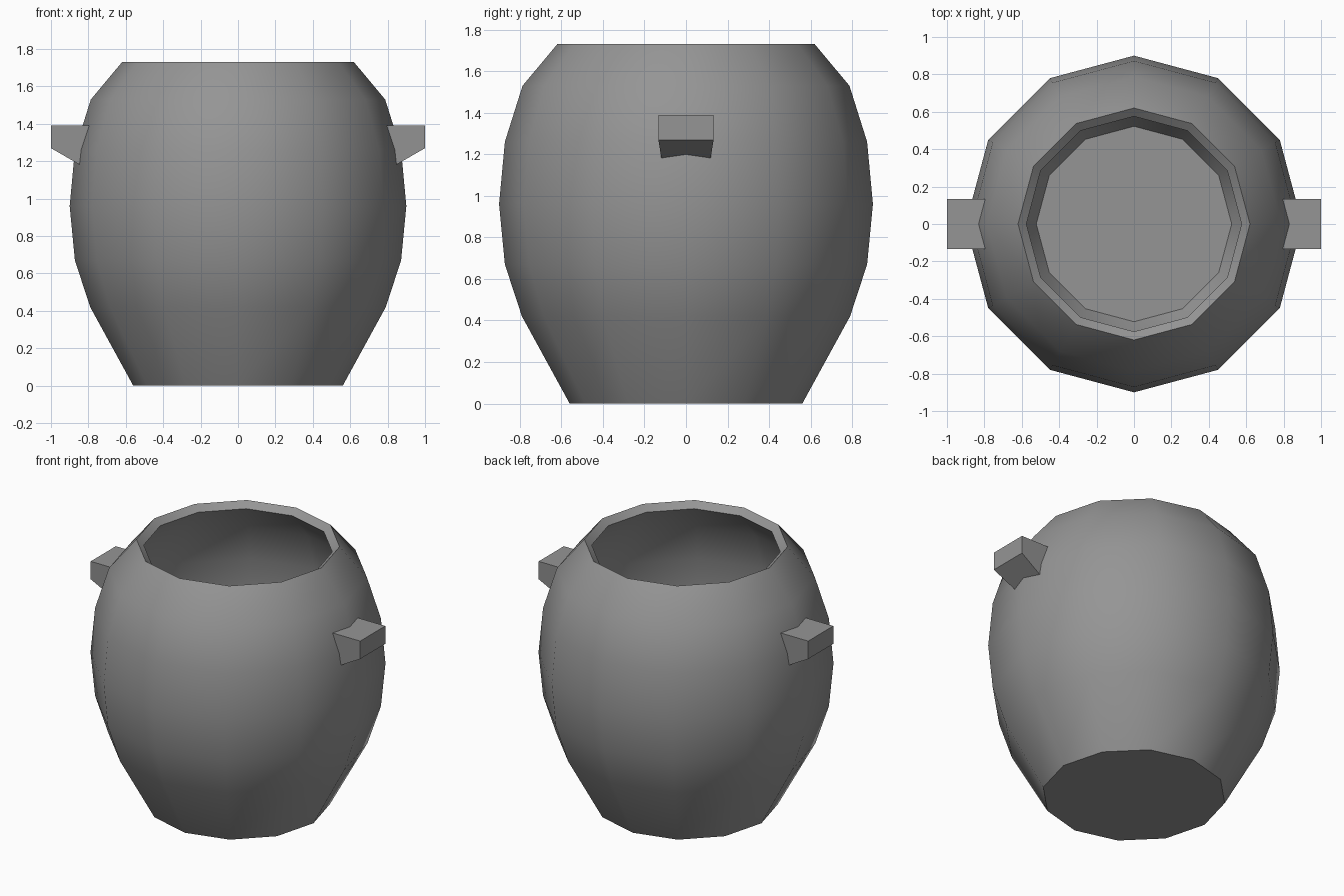
import bpy, bmesh, math

cube = bpy.data.objects.get("Cube")
if cube:
    bpy.data.objects.remove(cube, do_unlink=True)

grey = bpy.data.materials.new("iron_grey")
grey.use_nodes = True
colour = (0.3, 0.3, 0.3, 1)
grey.diffuse_color = colour
grey.node_tree.nodes["Principled BSDF"].inputs["Base Color"].default_value = colour


def make_object(name, bm):
    bmesh.ops.recalc_face_normals(bm, faces=bm.faces)
    mesh = bpy.data.meshes.new(name)
    bm.to_mesh(mesh)
    bm.free()
    obj = bpy.data.objects.new(name, mesh)
    bpy.context.collection.objects.link(obj)
    mesh.materials.append(grey)
    return obj


# Pot: a twelve-sided shell lofted through (radius, height) rings
SIDES = 12
WALL = 0.057
outer = [(0.56, 0), (0.79, 0.42), (0.872, 0.67), (0.9, 0.96),
         (0.872, 1.26), (0.787, 1.53), (0.62, 1.73)]
bm = bmesh.new()
rings = []
for r, z in outer:
    angles = [math.tau * i / SIDES for i in range(SIDES)]
    rings.append([bm.verts.new((r * math.cos(a), r * math.sin(a), z)) for a in angles])
for low, high in zip(rings, rings[1:]):
    for i in range(SIDES):
        j = (i + 1) % SIDES
        bm.faces.new((low[i], low[j], high[j], high[i]))
bm.faces.new(rings[0][::-1])
bm.normal_update()
pot = make_object("pot", bm)
if pot.data.polygons[-1].normal.z > 0:
    pot.data.flip_normals()

# Wall thickness, grown inwards
shell = pot.modifiers.new("wall", 'SOLIDIFY')
shell.thickness = WALL
shell.offset = -1
shell.use_even_offset = True
bpy.context.view_layer.objects.active = pot
pot.select_set(True)
bpy.ops.object.modifier_apply(modifier=shell.name)
bpy.ops.object.shade_smooth_by_angle(angle=math.radians(40))


# Lugs: tapered blocks with a sloping underside, one on each side
# section points are (x, z, half width)
section = [(0.78, 1.39, 0.133), (1, 1.39, 0.133),
           (1, 1.27, 0.133), (0.83, 1.172, 0.117)]
for name, side in (("left_lug", 1), ("right_lug", -1)):
    bm = bmesh.new()
    front, back = [[bm.verts.new((side * x, s * w, z)) for x, z, w in section]
                   for s in (-1, 1)]
    bm.faces.new(front)
    bm.faces.new(back[::-1])
    for i in range(len(section)):
        j = (i + 1) % len(section)
        bm.faces.new((front[i], front[j], back[j], back[i]))
    make_object(name, bm)
